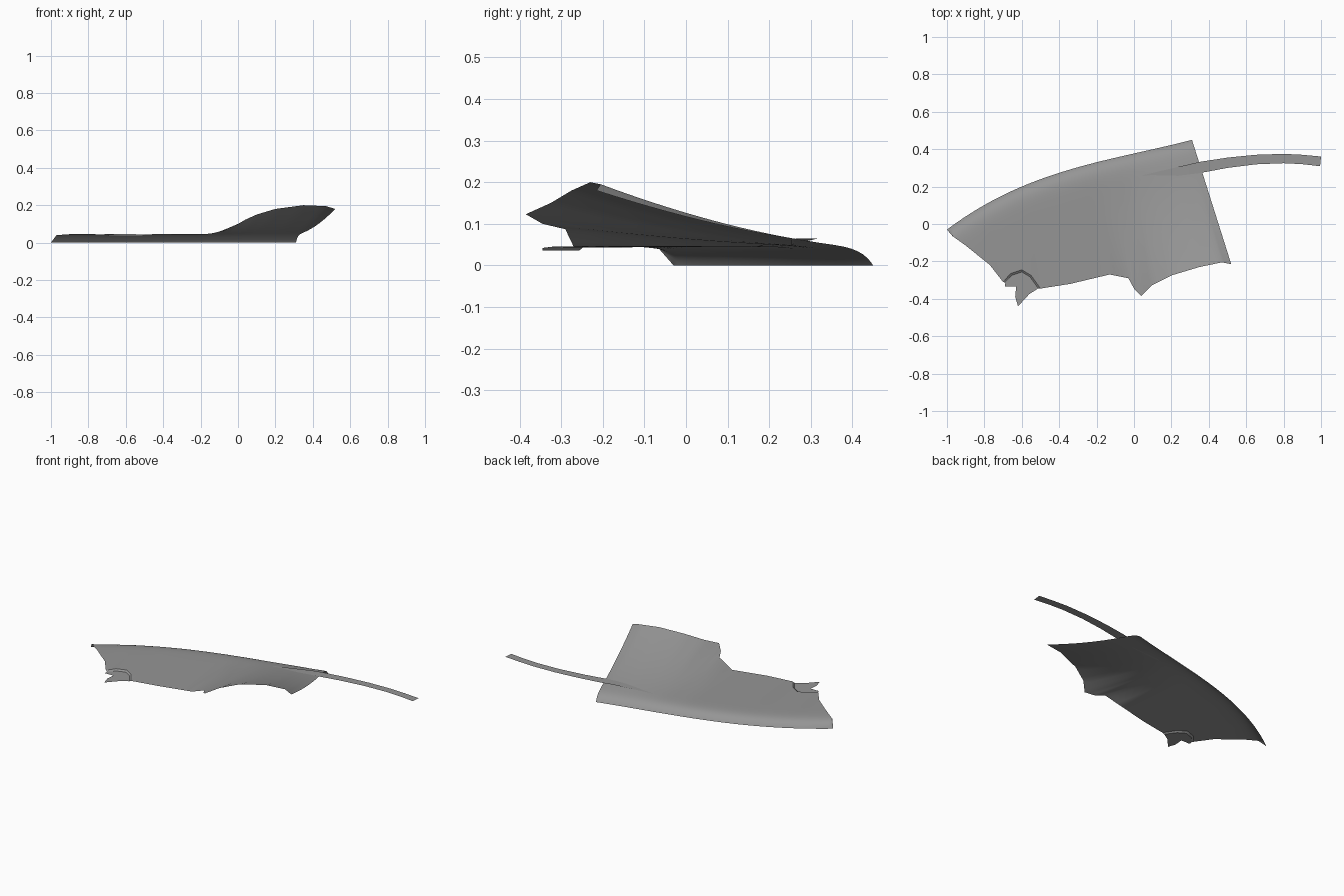
import bpy
import bmesh
import math
from mathutils import Vector

cube = bpy.data.objects.get("Cube")
if cube:
    bpy.data.objects.remove(cube, do_unlink=True)

# One plain grey for the whole body panel
grey = bpy.data.materials.new("panel_grey")
grey.use_nodes = True
colour = (0.3, 0.3, 0.3, 1)
grey.diffuse_color = colour
grey.node_tree.nodes["Principled BSDF"].inputs["Base Color"].default_value = colour


def sheet(name, rows):
    """Skin a grid of points as one smooth, upward-facing sheet."""
    bm = bmesh.new()
    grid = [[bm.verts.new(point) for point in row] for row in rows]
    for lower, upper in zip(grid, grid[1:]):
        for a, b, c, d in zip(lower, lower[1:], upper[1:], upper):
            bm.faces.new((a, b, c, d))
    finish(name, bm)


def finish(name, bm):
    """Weld the mesh, turn it upward and link it as a shaded object."""
    bmesh.ops.remove_doubles(bm, verts=bm.verts, dist=0.0005)
    bmesh.ops.recalc_face_normals(bm, faces=bm.faces)
    if sum(face.normal.z * face.calc_area() for face in bm.faces) < 0:
        bmesh.ops.reverse_faces(bm, faces=bm.faces)
    mesh = bpy.data.meshes.new(name)
    bm.to_mesh(mesh)
    bm.free()
    mesh.materials.append(grey)
    obj = bpy.data.objects.new(name, mesh)
    bpy.context.collection.objects.link(obj)
    bpy.ops.object.select_all(action="DESELECT")
    bpy.context.view_layer.objects.active = obj
    obj.select_set(True)
    bpy.ops.object.shade_smooth_by_angle(angle=math.radians(40))


def refine(points, steps):
    """Split every span of a path into equal steps."""
    fine = []
    for start, end in zip(points, points[1:]):
        fine += [start.lerp(end, step / steps) for step in range(steps)]
    return fine + [points[-1]]


def back_edge(x):
    """Bowed outer edge resting on the ground."""
    a, b, c = x + 1, x + 0.6, x + 0.2
    return Vector((x, -0.03 + a * (0.575 + b * (-0.3125 + 0.163 * c)), 0))


def rim_height(distance):
    """Rolled shoulder that rises from the outer edge and levels off."""
    return 0.045 * (1 - math.exp(-distance / 0.03))


# Inner edge: x, y, height, and the outer edge x each section starts from
inner_edge = [Vector(point) for point in (
    (-1, -0.03, 0, -1),
    (-0.97, -0.065, 0.04, -0.975),
    (-0.9, -0.115, 0.045, -0.93),
    (-0.77, -0.22, 0.045, -0.85),
    (-0.7, -0.31, 0.042, -0.78),
    (-0.66, -0.265, 0.045, -0.74),
    (-0.6, -0.245, 0.045, -0.68),
    (-0.55, -0.275, 0.045, -0.63),
    (-0.5, -0.345, 0.042, -0.56),
    (-0.34, -0.32, 0.045, -0.42),
    (-0.13, -0.27, 0.045, -0.22),
    (-0.03, -0.29, 0.087, -0.12),
    (0, -0.345, 0.1, -0.07),
    (0.04, -0.385, 0.123, -0.04),
    (0.1, -0.325, 0.15, 0),
    (0.2, -0.275, 0.18, 0.08),
    (0.35, -0.23, 0.2, 0.18),
    (0.47, -0.205, 0.195, 0.27),
    (0.52, -0.215, 0.18, 0.31),
)]

# Main panel: sections from the rolled outer edge to the inner edge
sections = []
steps = 24
for point in refine(inner_edge, 4):
    outer = back_edge(point.w)
    inner = Vector((point.x, point.y, 0))
    width = (inner - outer).length
    rise = point.z - rim_height(width)
    section = []
    for step in range(steps + 1):
        v = (step / steps) ** 1.6
        spot = outer.lerp(inner, v)
        spot.z = rim_height(width * v) + rise * v ** 1.6
        section.append(spot)
    sections.append(section)
sheet("main_panel", sections)

# Mounting tab: stepped lip around the notch, then a flat forked plate
notch = [point.to_3d() for point in inner_edge[4:9]]
centre = Vector((-0.6, -0.34, 0))
lowered = []
for point in notch:
    shifted = point.lerp(centre, 0.12)
    shifted.z = 0.036
    lowered.append(shifted)
sheet("tab_lip", [notch, lowered])

fork = [(-0.56, -0.375), (-0.62, -0.44), (-0.635, -0.39),
        (-0.63, -0.335), (-0.69, -0.335)]
bm = bmesh.new()
outline = lowered + [Vector((x, y, 0.036)) for x, y in fork]
bm.faces.new([bm.verts.new(point) for point in outline])
bmesh.ops.triangulate(bm, faces=bm.faces)
finish("mounting_tab", bm)

# Trim strip: x, lower y, upper y; it emerges from the panel and runs outward
trim = [Vector(point) for point in (
    (0.03, 0.252, 0.257),
    (0.2, 0.253, 0.297),
    (0.35, 0.272, 0.332),
    (0.5, 0.3, 0.355),
    (0.65, 0.319, 0.37),
    (0.8, 0.325, 0.375),
    (0.9, 0.32, 0.37),
    (0.995, 0.309, 0.361),
)]
lower, upper = [], []
for x, low, high in refine(trim, 3):
    height = min(0.065, 0.049 + 0.055 * x)
    lower.append(Vector((x, low, height)))
    upper.append(Vector((x, high, height)))
upper[-1].x = 1
sheet("trim_strip", [lower, upper])
